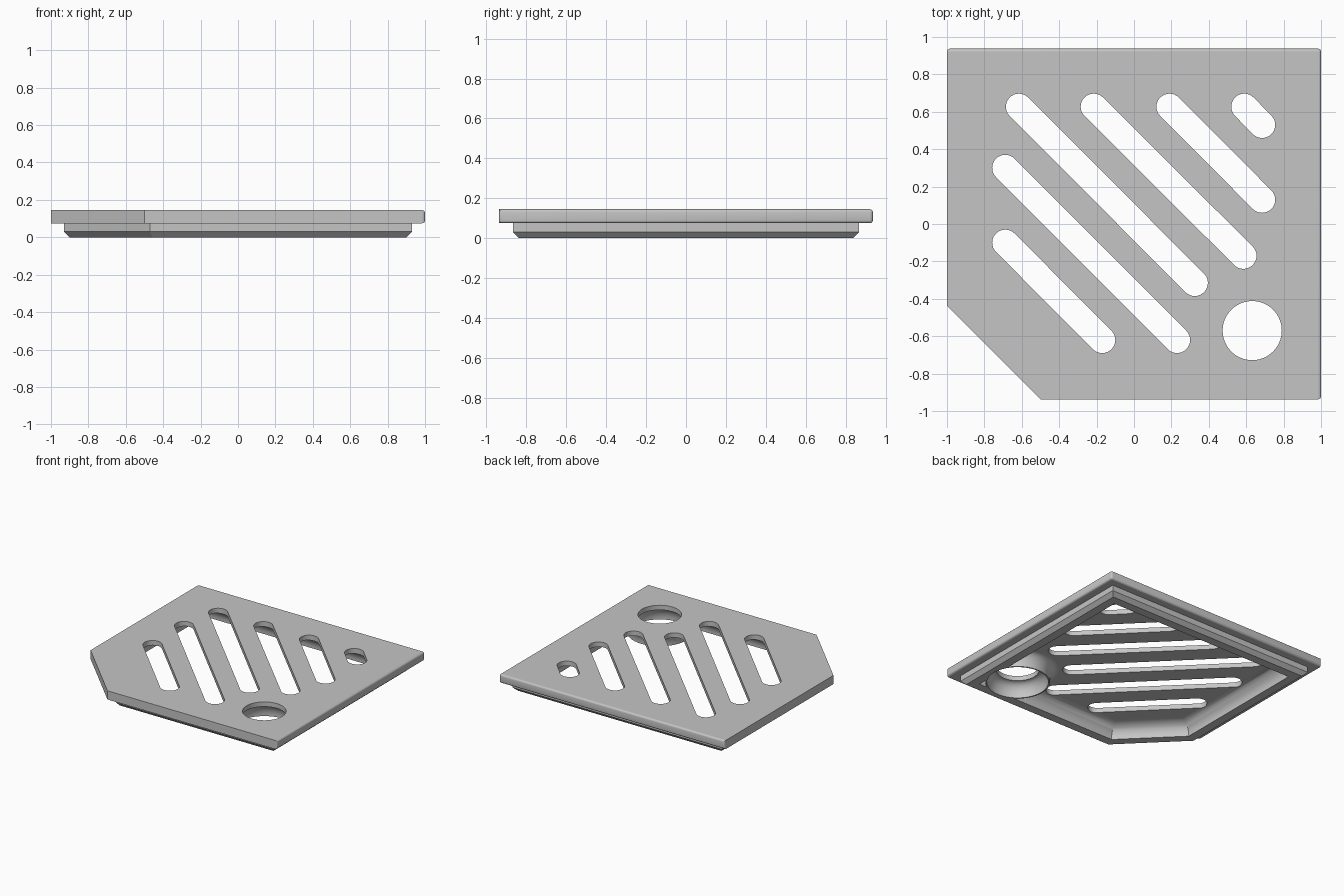
import bpy, bmesh, math

cube = bpy.data.objects.get("Cube")
if cube:
    bpy.data.objects.remove(cube, do_unlink=True)

HALF_X, HALF_Y = 1.0, 0.937
TOP, LEDGE, CEILING = 0.145, 0.075, 0.107
HOLE = (0.632, -0.57)

grey = bpy.data.materials.new("light_grey")
grey.use_nodes = True
colour = (0.56, 0.56, 0.56, 1)
grey.diffuse_color = colour
grey.node_tree.nodes["Principled BSDF"].inputs["Base Color"].default_value = colour


def outline(inset, z):
    """Square with one cut corner, offset inwards."""
    x, y = HALF_X - inset, HALF_Y - inset
    k = -1.437 + math.sqrt(2) * inset
    return [(x, -y, z), (x, y, z), (-x, y, z), (-x, k + x, z), (k + y, -y, z)]


def circle(radius, z, n=64):
    return [(HOLE[0] + radius * math.cos(math.tau * i / n),
             HOLE[1] + radius * math.sin(math.tau * i / n), z) for i in range(n)]


def slot_ring(a, b, radius, z, n=16):
    """Stadium outline running from a to b."""
    heading = math.atan2(b[1] - a[1], b[0] - a[0])
    pts = []
    for centre, start in ((b, heading - math.pi / 2), (a, heading + math.pi / 2)):
        for i in range(n + 1):
            t = start + math.pi * i / n
            pts.append((centre[0] + radius * math.cos(t), centre[1] + radius * math.sin(t), z))
    return pts


def loft(name, rings, round_corners=False):
    """Closed solid through a stack of matching rings."""
    bm = bmesh.new()
    loops = [[bm.verts.new(p) for p in ring] for ring in rings]
    n = len(loops[0])
    for low, high in zip(loops, loops[1:]):
        for i in range(n):
            j = (i + 1) % n
            bm.faces.new((low[i], low[j], high[j], high[i]))
    bm.faces.new(loops[0])
    bm.faces.new(loops[-1])
    if round_corners:
        edges = [e for e in bm.edges if all(
            abs(v.co.x) > 0.99 and abs(v.co.y) > 0.93 for v in e.verts)]
        bmesh.ops.bevel(bm, geom=edges, offset=0.015, segments=4, profile=0.5, affect='EDGES')
    bmesh.ops.recalc_face_normals(bm, faces=bm.faces)
    mesh = bpy.data.meshes.new(name)
    bm.to_mesh(mesh)
    bm.free()
    mesh.materials.append(grey)
    obj = bpy.data.objects.new(name, mesh)
    bpy.context.collection.objects.link(obj)
    return obj


def fillet(start, width, steps=10):
    """Concave quarter round from the underside of the plate down to the lip."""
    out = []
    for i in range(steps + 1):
        t = math.pi / 2 * i / steps
        out.append((start + width * math.sin(t), CEILING - 0.1 * (1 - math.cos(t))))
    return out


# Plate with its stepped, chamfered rim
cover = loft("drain_cover", [outline(d, z) for d, z in (
    (0, TOP), (0, LEDGE), (0.07, LEDGE), (0.07, 0.03), (0.10, 0))], round_corners=True)

# Hollow underside with rounded inner walls
cavity = loft("cavity_cutter", [outline(d, z) for d, z in
                                fillet(0.27, -0.1) + [(0.17, -0.05)]])

# Raised ring around the round hole
boss = loft("hole_boss", [circle(r, z) for r, z in
                          [(0.3, 0.125)] + fillet(0.3, -0.065) + [(0.235, 0)]])

# Round hole flaring towards the underside
bore = loft("hole_cutter", [circle(r, z) for r, z in
                            [(0.158, 0.25)] + fillet(0.158, 0.067) + [(0.225, -0.05)]])

steps = [(cavity, 'DIFFERENCE'), (boss, 'UNION'), (bore, 'DIFFERENCE')]

# Diagonal drainage slots
slots = [((-0.615, 0.627), (0.325, -0.315)), ((-0.215, 0.627), (0.585, -0.17)),
         ((0.19, 0.627), (0.685, 0.13)), ((0.59, 0.627), (0.685, 0.53)),
         ((-0.688, 0.30), (0.23, -0.62)), ((-0.688, -0.10), (-0.17, -0.62))]
for a, b in slots:
    steps.append((loft("slot_cutter", [slot_ring(a, b, 0.07, z) for z in (-0.05, 0.25)]),
                  'DIFFERENCE'))

for helper, operation in steps:
    helper.hide_render = True
    mod = cover.modifiers.new(helper.name, 'BOOLEAN')
    mod.object = helper
    mod.operation = operation
    mod.solver = 'EXACT'

# Bake the cuts and drop the helpers
bpy.context.view_layer.update()
baked = bpy.data.meshes.new_from_object(
    cover.evaluated_get(bpy.context.evaluated_depsgraph_get()))
cover.modifiers.clear()
cover.data = baked
baked.name = "drain_cover"
for helper, _ in steps:
    bpy.data.objects.remove(helper, do_unlink=True)

# Smooth the rounded walls, keep the large planes flat
bpy.ops.object.select_all(action='DESELECT')
cover.select_set(True)
bpy.context.view_layer.objects.active = cover
bpy.ops.object.shade_smooth_by_angle(angle=math.radians(30))
for face in baked.polygons:
    if face.area > 0.1 or abs(face.normal.z) > 0.999:
        face.use_smooth = False
